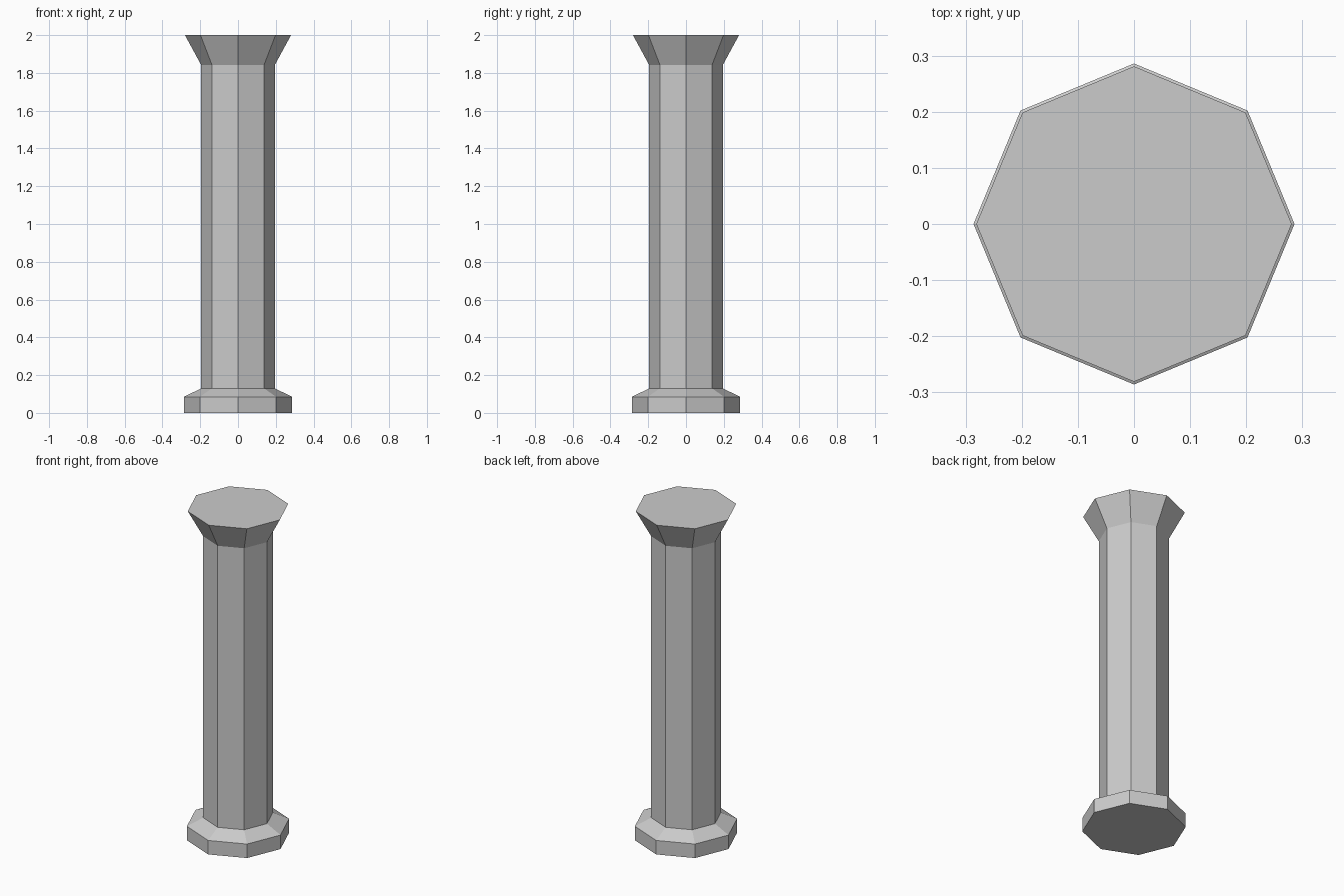
import bpy, bmesh
from math import cos, sin, tau

if "Cube" in bpy.data.objects:
    bpy.data.objects.remove(bpy.data.objects["Cube"])

SIDES = 8


def lathe(name, profile):
    """Octagonal solid from (radius, height) rings, capped at both ends."""
    bm = bmesh.new()
    rings = [[bm.verts.new((r * cos(tau * i / SIDES), r * sin(tau * i / SIDES), z))
              for i in range(SIDES)] for r, z in profile]
    for low, high in zip(rings, rings[1:]):
        for i in range(SIDES):
            j = (i + 1) % SIDES
            bm.faces.new((low[i], low[j], high[j], high[i]))
    bm.faces.new(rings[0][::-1])
    bm.faces.new(rings[-1])
    mesh = bpy.data.meshes.new(name)
    bm.to_mesh(mesh)
    bm.free()
    obj = bpy.data.objects.new(name, mesh)
    bpy.context.collection.objects.link(obj)
    return obj


# Column: plinth, chamfer, straight shaft and flared capital in one skin
lathe("column", [
    (0.286, 0.0),
    (0.286, 0.085),
    (0.195, 0.13),
    (0.195, 1.842),
    (0.281, 2.0),
])
